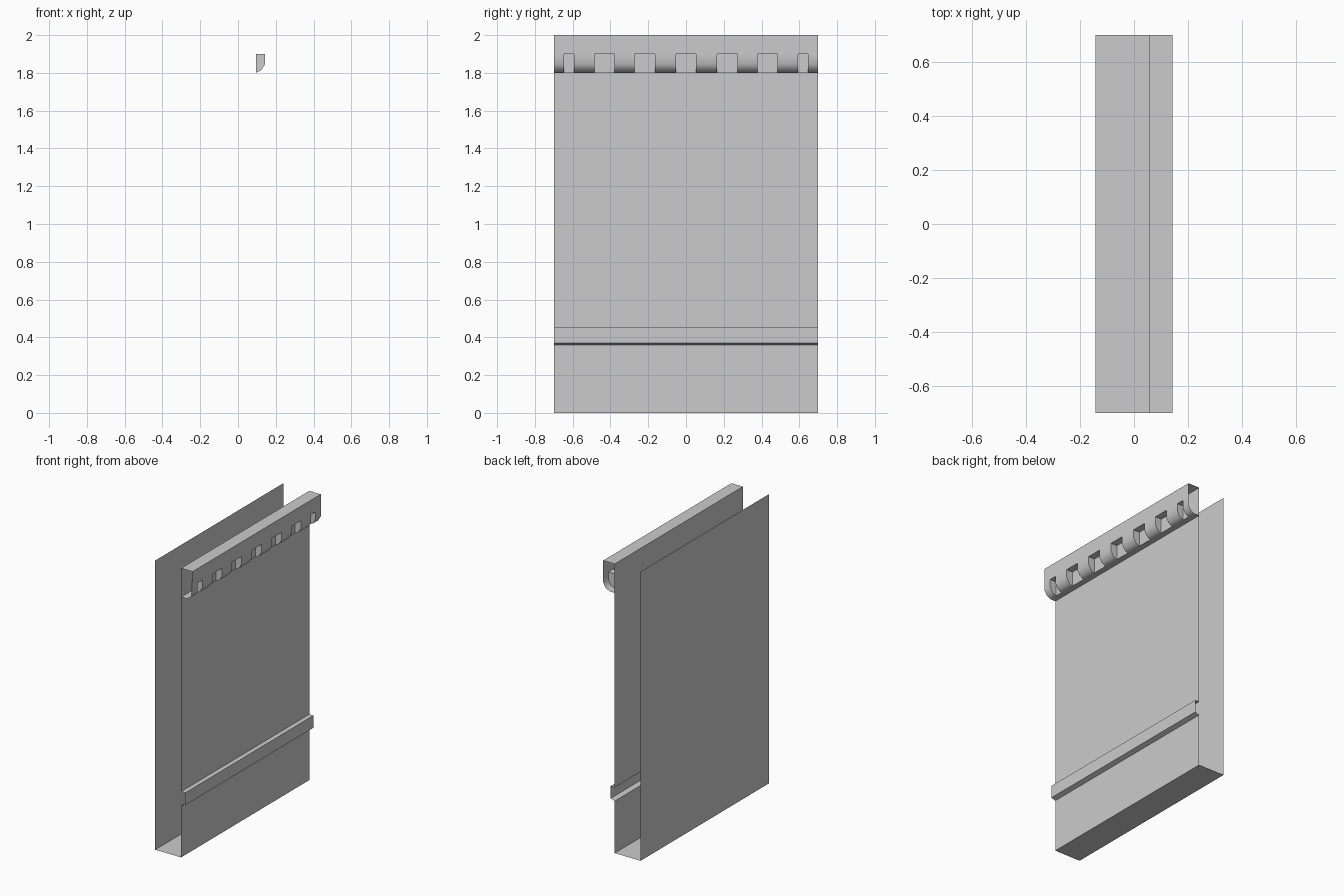
import bpy, bmesh

if "Cube" in bpy.data.objects:
    bpy.data.objects.remove(bpy.data.objects["Cube"])

HALF = 0.70      # half length along y


def sweep(bm, profile, y0, y1):
    """Extrude an open (x, z) profile between two y positions."""
    a = [bm.verts.new((x, y0, z)) for x, z in profile]
    b = [bm.verts.new((x, y1, z)) for x, z in profile]
    for i in range(len(profile) - 1):
        bm.faces.new((a[i], b[i], b[i + 1], a[i + 1]))


def finish(bm, name, smooth=None):
    bmesh.ops.remove_doubles(bm, verts=bm.verts[:], dist=1e-4)
    mesh = bpy.data.meshes.new(name)
    bm.to_mesh(mesh)
    bm.free()
    ob = bpy.data.objects.new(name, mesh)
    bpy.context.collection.objects.link(ob)
    if smooth:
        bpy.ops.object.select_all(action='DESELECT')
        ob.select_set(True)
        bpy.context.view_layer.objects.active = ob
        bpy.ops.object.shade_smooth_by_angle(angle=smooth)
    return ob


# Wall shell: back sheet, floor, front sheet with a string-course ledge
bm = bmesh.new()
sweep(bm, [(-0.143, 2), (-0.143, 0), (0.055, 0), (0.055, 0.36), (0.087, 0.37),
           (0.087, 0.455), (0.055, 0.455), (0.055, 1.8), (0.055, 2)], -HALF, HALF)
finish(bm, "wall_shell")

# Overhanging parapet: rounded corbels alternating with recessed notches
curve = [(0.095, 1.80), (0.124, 1.815), (0.143, 1.847), (0.143, 1.90)]
top = [(0.143, 2), (0.055, 2)]
corbel = [(0.055, 1.80)] + curve + top
recess = [(0.055, 1.80), (0.095, 1.80), (0.095, 1.90), (0.143, 1.90)] + top
side = curve + [(0.095, 1.90)]

half_notches = [(0.165, 0.272), (0.378, 0.485), (0.592, 0.645)]
notches = sorted([(-b, -a) for a, b in half_notches] + [(-0.054, 0.054)] + half_notches)

bm = bmesh.new()
y = -HALF
for start, end in notches:
    sweep(bm, corbel, y, start)
    sweep(bm, recess, start, end)
    # cheeks of the notch
    bm.faces.new([bm.verts.new((x, start, z)) for x, z in reversed(side)])
    bm.faces.new([bm.verts.new((x, end, z)) for x, z in side])
    y = end
sweep(bm, corbel, y, HALF)
finish(bm, "parapet", smooth=0.61)
